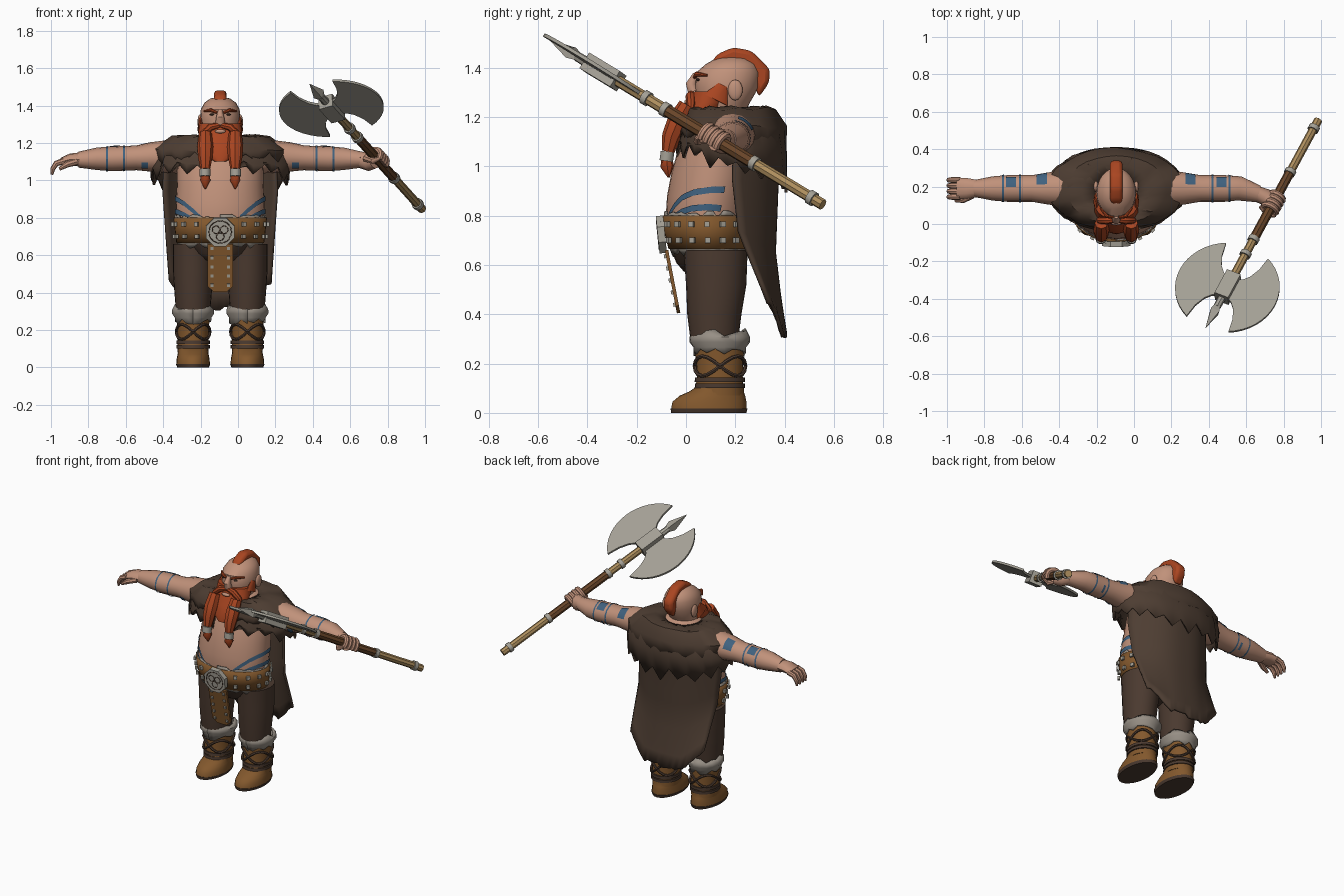
import bpy, bmesh, random
from math import sin, cos, pi, radians
from mathutils import Vector as V

random.seed(4)
if "Cube" in bpy.data.objects:
    bpy.data.objects.remove(bpy.data.objects["Cube"])
CX = -0.095                       # middle of the body
X, Y, Z = V((1, 0, 0)), V((0, 1, 0)), V((0, 0, 1))


def material(name, *rgb):
    m = bpy.data.materials.new(name)
    m.use_nodes = True
    m.diffuse_color = (*rgb, 1)
    m.node_tree.nodes["Principled BSDF"].inputs["Base Color"].default_value = (*rgb, 1)
    return m


SKIN = material("skin", .53, .285, .195)
HAIR = material("red hair", .40, .06, .015)
FUR = material("brown fur", .075, .047, .032)
CLOTH = material("dark cloth", .07, .042, .029)
LEATHER = material("tan leather", .225, .097, .026)
PALE = material("pale fur", .31, .275, .235)
METAL = material("metal", .37, .35, .30)
WOOD = material("wood", .42, .27, .11)
GRIP = material("grip leather", .14, .06, .022)
BLUE = material("blue paint", .05, .12, .21)


# ---- helpers
def make(name, verts, faces, mat, solid=0, angle=40):
    me = bpy.data.meshes.new(name)
    me.from_pydata([tuple(v) for v in verts], [], faces)
    bm = bmesh.new()
    bm.from_mesh(me)
    bmesh.ops.recalc_face_normals(bm, faces=bm.faces)
    bm.to_mesh(me)
    bm.free()
    me.materials.append(mat)
    o = bpy.data.objects.new(name, me)
    bpy.context.collection.objects.link(o)
    bpy.ops.object.select_all(action='DESELECT')
    o.select_set(True)
    bpy.context.view_layer.objects.active = o
    bpy.ops.object.shade_smooth_by_angle(angle=radians(angle))
    if solid:
        o.modifiers.new("thickness", 'SOLIDIFY').thickness = solid
    return o


def loft(name, rings, mat):
    n = len(rings[0])
    faces = [(r * n + i, r * n + (i + 1) % n, (r + 1) * n + (i + 1) % n, (r + 1) * n + i)
             for r in range(len(rings) - 1) for i in range(n)]
    faces += [tuple(range(n)), tuple(range((len(rings) - 1) * n, len(rings) * n))]
    return make(name, [p for r in rings for p in r], faces, mat)


def around(row, a):
    # point on a body ring: angle 0 is the front, 90 degrees the left
    z, hw, yf, yb = row
    return V((hw * sin(a), (yf + yb) / 2 - (yb - yf) / 2 * cos(a), z))


def body(name, rows, mat, x=0, n=24):
    return loft(name, [[around(r, 2 * pi * i / n) + X * (CX + x) for i in range(n)] for r in rows], mat)


def tube(name, stations, mat, n=10, ref=Y):
    pts = [V(s[0]) for s in stations]
    rings = []
    for i, s in enumerate(stations):
        t = (pts[min(i + 1, len(pts) - 1)] - pts[max(i - 1, 0)]).normalized()
        a = t.cross(ref).normalized()
        b = t.cross(a)
        rings.append([pts[i] + a * s[1] * cos(2 * pi * k / n) + b * s[-1] * sin(2 * pi * k / n)
                      for k in range(n)])
    return loft(name, rings, mat)


def sheet(name, fn, nu, nv, mat, solid=0):
    verts = [fn(i / nu, j / nv) for j in range(nv + 1) for i in range(nu + 1)]
    w = nu + 1
    faces = [(j * w + i, j * w + i + 1, j * w + w + i + 1, j * w + w + i)
             for j in range(nv) for i in range(nu)]
    return make(name, verts, faces, mat, solid)


def prism(name, pts, origin, ex, ey, depth, mat):
    o, n = V(origin), ex.cross(ey).normalized() * depth / 2
    return loft(name, [[o + ex * p + ey * q + n * k for p, q in pts] for k in (-1, 1)], mat)


def square(r):
    return [(-r, -r), (r, -r), (r, r), (-r, r)]


def ball(name, loc, size, mat):
    bpy.ops.mesh.primitive_uv_sphere_add(segments=14, ring_count=8, location=loc)
    o = bpy.context.object
    o.name, o.scale = name, size
    o.data.materials.append(mat)
    bpy.ops.object.shade_smooth()


def lookup(rows, z):
    for a, b in zip(rows, rows[1:]):
        if z <= b[0]:
            k = (z - a[0]) / (b[0] - a[0])
            return [p + (q - p) * k for p, q in zip(a, b)]
    return list(rows[-1])


def grown(row, d):
    return row[0], row[1] + d, row[2] - d, row[3] + d


# ---- torso, belt and hips
torso = [(.66, .22, -.055, .24), (.7, .225, -.07, .245), (.8, .236, -.082, .25), (.88, .238, -.077, .27),
         (.97, .232, -.06, .29), (1.06, .23, -.035, .3), (1.14, .22, 0, .32), (1.19, .18, .03, .3), (1.24, .08, .08, .25)]


def on_torso(a, z, d):
    return around(grown(lookup(torso, z), d), a) + X * CX


body("torso", torso, SKIN, n=32)
body("trouser_hips", [(.55, .05, .04, .2), (.575, .11, -.01, .23), (.61, .17, -.04, .245), (.68, .227, -.066, .25)], CLOTH)
sheet("belt", lambda u, v: on_torso(2 * pi * u, .665 + .135 * v, .014), 40, 2, LEATHER, .012)
for nm, z0, z1 in (("belt_fur_lower", .68, .648), ("belt_fur_upper", .79, .805)):
    sheet(nm, lambda u, v: on_torso(2 * pi * u, z0 + (z1 - z0) * v + v * random.uniform(-.016, .016), .009),
          48, 1, PALE, .008)
for i in range(18):
    for z in (.7, .765):
        a = 2 * pi * (i + .5) / 18
        out = V((sin(a), -cos(a), 0))
        prism("belt_stud", square(.011), on_torso(a, z, .024), out.cross(Z), Z, .014, METAL)
octagon = [(.082 * cos(pi * (i + .5) / 4), .082 * sin(pi * (i + .5) / 4)) for i in range(8)]
prism("buckle", octagon, (CX, -.1, .724), X, V((0, -.1, 1)), .03, METAL)
for dx, dz, r in ((0, 0, .06), (-.022, .012, .02), (.022, .012, .02), (0, -.025, .02)):
    tube("buckle_ring", [((CX + dx + r * cos(i * pi / 10), -.114 - .1 * (dz + r * sin(i * pi / 10)),
                           .724 + dz + r * sin(i * pi / 10)), .003) for i in range(21)], CLOTH, 6)
down = V((0, -.05, .26)).normalized()
prism("belt_flap", [(-.068, .26), (-.068, .03), (-.035, 0), (.035, 0), (.068, .03), (.068, .26)],
      (CX, -.03, .405), X, down, .014, LEATHER)
for s in (-1, 1):
    for k in range(5):
        p = V((CX + s * .045, -.039, .405)) + down * (.035 + .05 * k)
        prism("flap_stud", square(.008), p, X, down, .012, METAL)

# ---- belly paint
for s in (-1, 1):
    for path in ([(80, 26), (84, 38), (87.5, 52), (89.5, 68), (90.5, 90), (90.5, 108)],
                 [(79.5, 40), (81.5, 52), (83, 68), (83.5, 90), (83, 108)]):
        def stripe(u, v):
            f = min(u * (len(path) - 1), len(path) - 1.001)
            (z0, a0), (z1, a1) = path[int(f)], path[int(f) + 1]
            k = f - int(f)
            return on_torso(s * radians(a0 + (a1 - a0) * k), (z0 + (z1 - z0) * k) / 100 + (v - .5) * .026, .005)
        sheet("belly_paint", stripe, 20, 1, BLUE)

# ---- legs and boots
for s in (-1, 1):
    x = s * .145
    body("trouser_leg", [(.28, .09, .02, .21), (.4, .1, .005, .225), (.52, .108, 0, .245), (.66, .108, -.01, .25)], CLOTH, x)

    def cuff(u, v):
        bulge = .098 + .018 * sin(pi * min(v * 1.3, 1))
        z = .33 - .085 * v + (random.uniform(-.018, .018) if v in (0, 1) else 0)
        return V((CX + x + bulge * sin(2 * pi * u), .137 - bulge * 1.08 * cos(2 * pi * u), z))
    sheet("boot_fur_cuff", cuff, 18, 4, PALE, .012)
    body("boot_sole", [(0, .085, -.06, .245), (.018, .092, -.063, .25)], CLOTH, x)
    body("boot_foot", [(.018, .09, -.06, .245), (.045, .088, -.055, .245), (.07, .083, -.025, .24), (.085, .08, .01, .235),
                       (.105, .08, .04, .235)], LEATHER, x)
    body("boot_shaft", [(.07, .082, .035, .235), (.15, .083, .045, .23), (.28, .088, .035, .235)], LEATHER, x)
    for z in (.11, .135):
        body("boot_strap", [(z - .009, .09, .035, .24), (z + .009, .09, .037, .24)], CLOTH, x)
    for ph in (0, pi):
        tube("boot_lace", [((CX + x + .09 * sin(a), .138 - .103 * cos(a), .19 + .04 * sin(2 * a + ph)), .008)
                           for a in [2 * pi * i / 24 for i in range(25)]], CLOTH, 6, Z)

# ---- cape and layered fur mantle
cape_rows = [(0, .3, .2, .395), (.3, .31, .195, .375), (.6, .295, .22, .365), (.8, .285, .28, .385), (1, .275, .34, .41)]


def cape(u, v):
    k = 2 * u - 1
    _, hw, ys, yb = lookup(cape_rows, v)
    hem = .315 + .14 * max(0, abs(k) - .5) / .5
    z = 1.16 + (hem - 1.16) * v + (random.uniform(-.01, .012) if v == 1 else 0)
    return V((CX + hw * k, yb - (yb - ys) * abs(k) ** 2.5, z))


sheet("cape", cape, 26, 10, FUR, .015)


def mantle(name, rows, back, front, jag, n):
    def fn(u, v):
        a = radians(10 + 340 * u)
        j = round(v * len(rows))
        row = rows[min(j, len(rows) - 1)]
        p = around(row, a)
        if j == len(rows):
            p.z = front + (back - front) * (1 - cos(a)) / 2 + jag * (1 if round(u * n) % 2 else -1) * random.uniform(.2, 1.2)
        elif j > 0:
            p += V((p.x, p.y - .18, 0)) * random.uniform(-.025, .025) + Z * random.uniform(-.008, .008)
        return p + X * CX
    sheet(name, fn, n, len(rows), FUR, .012)


shoulders = [(1.215, .09, .07, .25), (1.235, .17, .035, .31), (1.228, .255, .01, .355), (1.155, .352, -.02, .395)]
mantle("fur_mantle", shoulders + [(1.08, .372, -.042, .412)], .94, 1.075, .04, 36)
mantle("fur_mantle_upper", [grown((r[0] + .006, *r[1:]), .012) for r in shoulders], 1.06, 1.12, .035, 28)

# ---- head
body("head", [(1.18, .07, .07, .22), (1.26, .1, .045, .26), (1.32, .107, .035, .295), (1.38, .104, .04, .3),
              (1.415, .084, .08, .285), (1.438, .052, .12, .25), (1.446, .01, .17, .2)], SKIN)
tube("nose", [((CX, .04, 1.375), .012), ((CX, .02, 1.335), .022), ((CX, .032, 1.305), .026)], SKIN)
ball("mouth", (CX, .005, 1.262), (.03, .012, .011), SKIN)
for s in (-1, 1):
    ball("ear", (CX + s * .108, .2, 1.31), (.014, .03, .042), SKIN)
    ball("eye", (CX + s * .045, .048, 1.352), (.014, .008, .005), CLOTH)
    tube("eyebrow", [((CX + s * .018, .035, 1.362), .007), ((CX + s * .05, .042, 1.375), .01),
                     ((CX + s * .085, .085, 1.37), .005)], HAIR, 8, Z)
    tube("moustache", [((CX + s * .004, .022, 1.295), .014), ((CX + s * .05, .018, 1.285), .02),
                       ((CX + s * .09, .02, 1.25), .018), ((CX + s * .105, .02, 1.215), .006)], HAIR, 8)
    tube("sideburn", [((CX + s * .104, .15, 1.33), .01, .02), ((CX + s * .106, .12, 1.27), .016, .055)], HAIR, 8)
    bx = CX + s * .08
    tube("beard_braid", [((bx, .005, 1.25), .035), ((bx, -.035, 1.18), .043), ((bx, -.06, 1.12), .038),
                         ((bx, -.073, 1.06), .026)], HAIR, 8)
    tube("braid_ring", [((bx + s * .002, -.075, 1.06), .029), ((bx + s * .002, -.08, 1.022), .029)], METAL, 10)
    tube("braid_tip", [((bx, -.078, 1.03), .022), ((bx, -.076, 1), .028), ((bx, -.07, .955), .004)], HAIR, 8)
body("beard", [(1.1, .03, -.055, .0), (1.14, .095, -.05, .05), (1.2, .117, -.025, .13), (1.262, .118, .01, .17),
               (1.305, .111, .027, .16)], HAIR, n=18)
crest = prism("mohawk", [(.1, 1.415), (.125, 1.455), (.19, 1.483), (.265, 1.47), (.34, 1.395), (.338, 1.34), (.295, 1.28),
                         (.27, 1.36), (.2, 1.42)], (CX, 0, 0), Y, Z, .066, HAIR)
bevel = crest.modifiers.new("rounding", 'BEVEL')
bevel.width, bevel.segments = .018, 2

# ---- arms with painted bands
arm = [(.2, 1.13, .095), (.36, 1.125, .08), (.45, 1.12, .066), (.58, 1.115, .066), (.66, 1.115, .06), (.76, 1.11, .042)]
for s in (-1, 1):
    tube("arm", [((CX + s * x, .19 - (.03 if s > 0 and x > .7 else 0), z), r, r * 1.08) for x, z, r in arm], SKIN, 16)
    for x0, x1, a0, a1 in ((.51, .52, 0, 360), (.6, .61, 0, 360), (.535, .59, 95, 145), (.37, .425, 105, 160),
                           (.385, .42, -50, -20), (.535, .55, 200, 240)):
        def patch(u, v):
            x, z, r = lookup(arm, x0 + (x1 - x0) * v)
            a = radians(a0 + (a1 - a0) * u)
            return V((CX + s * x, .19 - (r * 1.08 + .004) * cos(a), z + (r + .004) * sin(a)))
        sheet("arm_paint", patch, 18, 1, BLUE)

# ---- open right hand
tube("right_palm", [((CX - .74, .19, 1.11), .038, .045), ((CX - .8, .19, 1.112), .032, .056),
                    ((CX - .85, .19, 1.1), .02, .058)], SKIN, 12)
for k in range(4):
    y = .145 + .03 * k
    tube("right_finger", [((CX - .835, y, 1.103), .017), ((CX - .877, y, 1.09), .016), ((CX - .896, y, 1.06), .013),
                          ((CX - .9, y, 1.03), .007)], SKIN, 8)
tube("right_thumb", [((CX - .77, .155, 1.1), .02), ((CX - .82, .128, 1.085), .017), ((CX - .86, .125, 1.06), .009)],
     SKIN, 8, Z)

# ---- double axe
END, TIP = V((.985, .555, .845)), V((.383, -.555, 1.515))
D = (TIP - END).normalized()
W = V((-.905, .345, -.25))
W = (W - D * W.dot(D)).normalized()
Q = D.cross(W)


def haft(name, t0, t1, r0, r1, mat, n=8):
    tube(name, [(END.lerp(TIP, t0), r0), (END.lerp(TIP, t1), r1)], mat, n)


haft("axe_haft", 0, .8, .023, .023, WOOD)
haft("axe_grip", .25, .575, .026, .026, GRIP)
for t in (.04, .25, .575, .645):
    haft("axe_ring", t - .009, t + .009, .031, .031, METAL, 10)
C = END.lerp(TIP, .807)
prism("axe_socket", [(-.04, -.085), (.04, -.085), (.04, .075), (-.04, .075)], C, W, D, .075, METAL)
haft("axe_spike_neck", .85, .9, .022, .02, METAL)
haft("axe_spike_base", .89, .92, .018, .034, METAL, 4)
haft("axe_spike", .92, 1, .034, .001, METAL, 4)
outer = [(.28 - .279 * (1 - cos(a)), .279 * sin(a)) for a in [radians(-64 + 8 * i) for i in range(17)]]
inner = [(.11, .17), (.085, .11), (.055, .075), (.02, .06)]
inner += [(u, -v) for u, v in reversed(inner)]
for s in (-1, 1):
    prism("axe_blade", outer + inner, C, W * s, D, .014, METAL)

# ---- gripping left hand
F = END.lerp(TIP, .398)
tube("left_palm", [(V((CX + .75, .162, 1.11)), .042, .044), (F + W * .05 + Y * .015, .045, .05), (F + W * .018, .04, .045)],
     SKIN, 12, Z)
for k in range(4):
    c = F + D * (.027 * (k - 1.5))
    tube("left_finger", [(c + (W * cos(a) - Q * sin(a)) * .038, .016) for a in [radians(25 * i) for i in range(10)]],
         SKIN, 8, D)
tube("left_thumb", [(F + W * .05 + D * .04, .02), (F + Q * .042 + D * .06, .017), (F - W * .035 + Q * .03 + D * .05, .01)],
     SKIN, 8, D)
